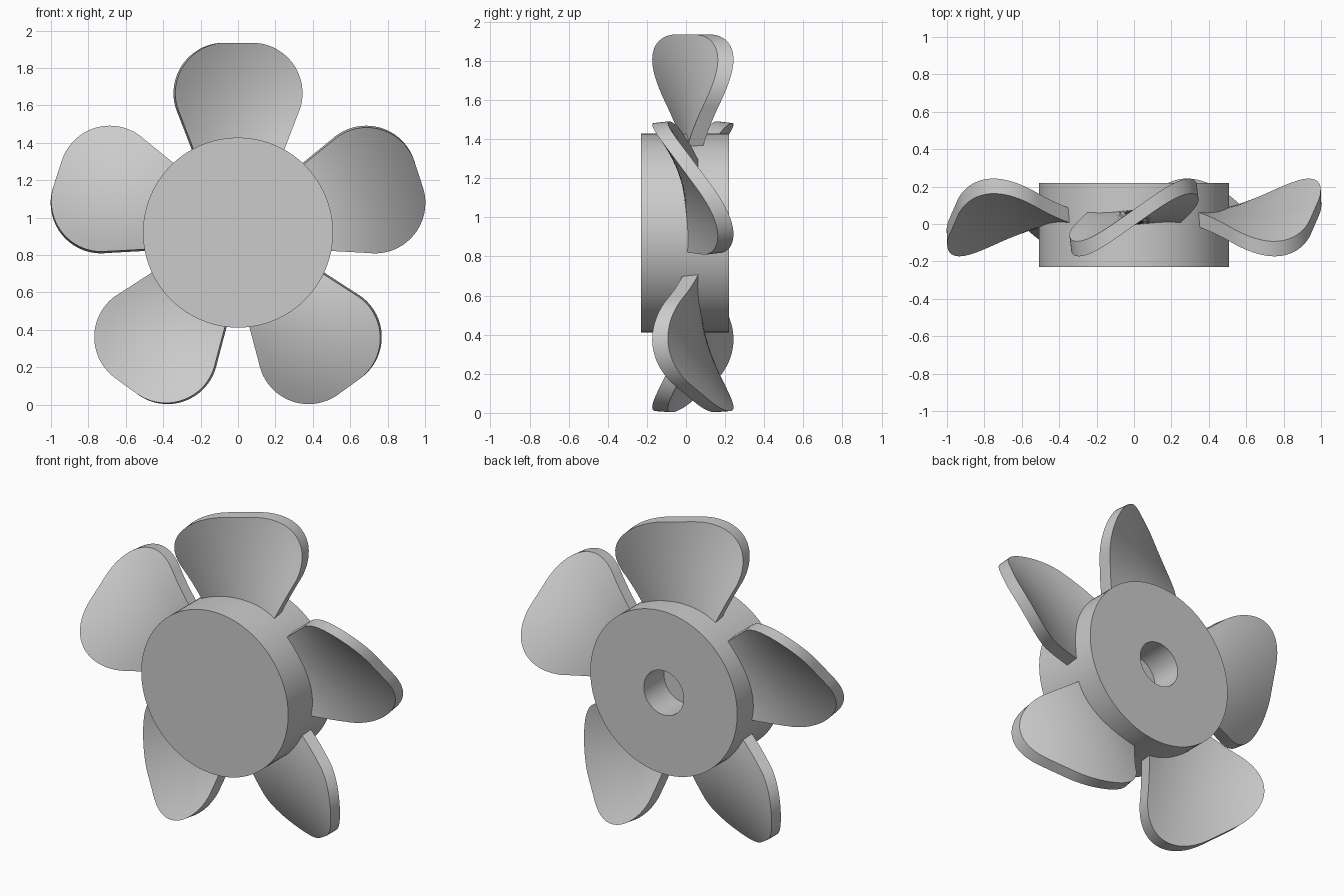
import bpy, bmesh, math
from mathutils import Matrix, Vector

if "Cube" in bpy.data.objects:
    bpy.data.objects.remove(bpy.data.objects["Cube"])

AXIS_Z = 0.92
BLADES = 5

grey = bpy.data.materials.new("plain_grey")
grey.use_nodes = True
colour = (0.6, 0.6, 0.6, 1)
grey.diffuse_color = colour
grey.node_tree.nodes["Principled BSDF"].inputs["Base Color"].default_value = colour


def finish(name, bm):
    """Turn a bmesh into a smooth-shaded object with crisp rims."""
    bmesh.ops.recalc_face_normals(bm, faces=bm.faces)
    mesh = bpy.data.meshes.new(name)
    bm.to_mesh(mesh)
    bm.free()
    obj = bpy.data.objects.new(name, mesh)
    bpy.context.collection.objects.link(obj)
    mesh.materials.append(grey)
    bpy.ops.object.select_all(action='DESELECT')
    obj.select_set(True)
    bpy.context.view_layer.objects.active = obj
    bpy.ops.object.shade_smooth_by_angle(angle=math.radians(35))
    return obj


# Hub: lathed profile with a blind shaft hole at the back
def make_hub():
    profile = [(0, -0.23), (0.508, -0.23), (0.508, 0.22),
               (0.138, 0.22), (0.138, 0.02), (0, 0.02)]
    bm = bmesh.new()
    verts = [bm.verts.new((r, y, 0)) for r, y in profile]
    edges = [bm.edges.new(pair) for pair in zip(verts, verts[1:])]
    bmesh.ops.spin(bm, geom=verts + edges, cent=(0, 0, 0), axis=(0, 1, 0),
                   angle=math.tau, steps=96, use_duplicate=False)
    bmesh.ops.remove_doubles(bm, verts=bm.verts, dist=0.0001)
    bmesh.ops.translate(bm, verts=bm.verts, vec=(0, 0, AXIS_Z))
    finish("hub", bm)


# Half outline of a blade: straight flank, then a round shoulder to the flat tip
def blade_outline():
    centre, radius, start, steps = Vector((0.07, 0.745)), 0.27, -25, 24
    arc = []
    for i in range(steps + 1):
        a = math.radians(start + (90 - start) * i / steps)
        arc.append(centre + radius * Vector((math.cos(a), math.sin(a))))
    root = Vector((0.21, 0.36))
    return [root.lerp(arc[0], i / 8) for i in range(8)] + arc


# Blade: ruled rows whose pitch grows towards the tip
def make_blade(index):
    columns, half_thick = 12, 0.04
    bm = bmesh.new()
    sides = []
    for side in (-1, 1):
        rows = []
        for half_width, r in blade_outline():
            pitch = 1.15 * (r - 0.4)
            row = []
            for j in range(columns + 1):
                x = half_width * (2 * j / columns - 1)
                y = 0.035 + pitch * x + side * half_thick
                row.append(bm.verts.new((x - 0.005 * side, y, r)))
            rows.append(row)
        for a, b in zip(rows, rows[1:]):
            for j in range(columns):
                bm.faces.new((a[j], a[j + 1], b[j + 1], b[j]))
        sides.append(rows)
    # Rim joining the front and back skins
    rims = [e for e in bm.edges if e.is_boundary]
    bmesh.ops.bridge_loops(bm, edges=rims)
    turn = Matrix.Rotation(math.tau * index / BLADES, 4, 'Y')
    bm.transform(Matrix.Translation((0, 0, AXIS_Z)) @ turn)
    finish(f"blade_{index + 1}", bm)


make_hub()
for n in range(BLADES):
    make_blade(n)
